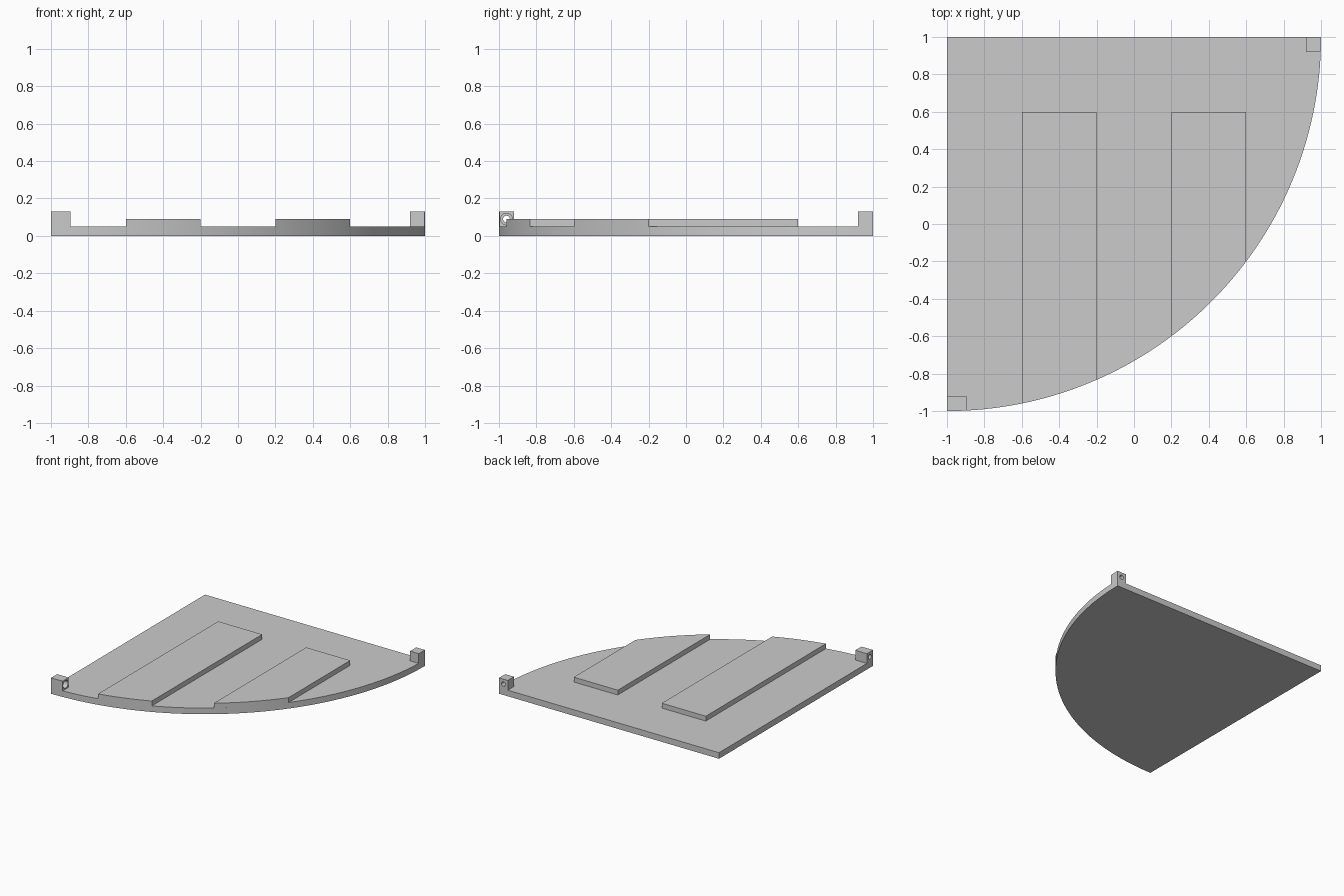
import bpy, bmesh
from math import sin, cos, acos, asin, pi, radians

if "Cube" in bpy.data.objects:
    bpy.data.objects.remove(bpy.data.objects["Cube"])

R = 2.0  # quarter disc centred on the corner (-1, 1)


def arc(a0, a1, n):
    """Points on the curved edge between two angles below +x."""
    return [(-1 + R * cos(a0 + (a1 - a0) * i / n), 1 - R * sin(a0 + (a1 - a0) * i / n))
            for i in range(n + 1)]


def at_x(x):
    """Angle at which the curved edge reaches x."""
    return acos((x + 1) / R)


def prism(name, pts, z0, z1):
    bm = bmesh.new()
    face = bm.faces.new([bm.verts.new((x, y, z0)) for x, y in pts])
    top = bmesh.ops.extrude_face_region(bm, geom=[face])["geom"]
    bmesh.ops.translate(bm, vec=(0, 0, z1 - z0),
                        verts=[g for g in top if isinstance(g, bmesh.types.BMVert)])
    bmesh.ops.recalc_face_normals(bm, faces=bm.faces)
    me = bpy.data.meshes.new(name)
    bm.to_mesh(me)
    bm.free()
    ob = bpy.data.objects.new(name, me)
    bpy.context.collection.objects.link(ob)
    return ob


def smooth(ob):
    bpy.ops.object.select_all(action='DESELECT')
    ob.select_set(True)
    bpy.context.view_layer.objects.active = ob
    bpy.ops.object.shade_smooth_by_angle(angle=radians(30))


def drill(ob, loc, rot, r, depth):
    """Cut a round hole, then discard the cutter."""
    bpy.ops.mesh.primitive_cylinder_add(vertices=32, radius=r, depth=depth,
                                        location=loc, rotation=rot)
    cutter = bpy.context.object
    mod = ob.modifiers.new("hole", 'BOOLEAN')
    mod.object, mod.operation, mod.solver = cutter, 'DIFFERENCE', 'EXACT'
    bpy.context.view_layer.objects.active = ob
    bpy.ops.object.modifier_apply(modifier=mod.name)
    bpy.data.objects.remove(cutter)


# Quarter-round base plate
parts = [prism("base_plate", [(-1, 1)] + arc(0, pi / 2, 96), 0, 0.05)]

# Raised strips running out to the curved edge
for name, x0, x1 in (("left_strip", -0.6, -0.2), ("right_strip", 0.2, 0.6)):
    edge = arc(at_x(x1), at_x(x0), 16)
    parts.append(prism(name, [(x0, 0.6), (x1, 0.6)] + edge, 0.05, 0.09))

# Front lug: through hole along x, counterbored on the inner side
front = prism("front_lug", [(-1, -0.92), (-0.895, -0.92)] + arc(at_x(-0.895), pi / 2, 6), 0.05, 0.13)
drill(front, (-0.95, -0.96, 0.09), (0, pi / 2, 0), 0.018, 0.3)
drill(front, (-0.895, -0.96, 0.09), (0, pi / 2, 0), 0.031, 0.08)

# Back lug: blind hole along y, open at the back
back = prism("back_lug", [(0.92, 0.92), (0.92, 1)] + arc(0, asin(0.08 / R), 4), 0.05, 0.13)
drill(back, (0.96, 1.0, 0.09), (pi / 2, 0, 0), 0.018, 0.12)

for ob in parts + [front, back]:
    smooth(ob)
